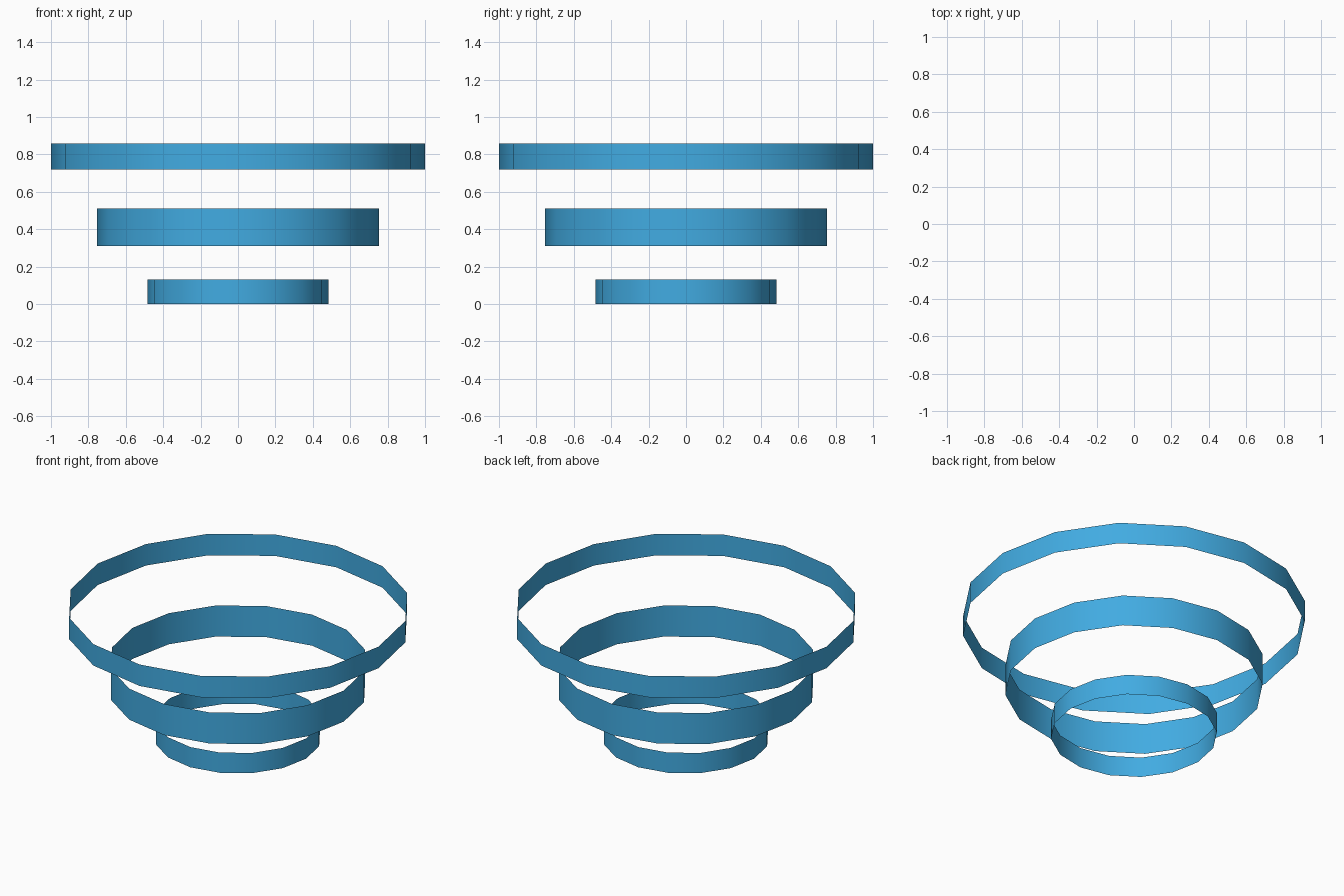
import bpy, bmesh, math

if "Cube" in bpy.data.objects:
    bpy.data.objects.remove(bpy.data.objects["Cube"])

blue = bpy.data.materials.new("sky_blue")
blue.diffuse_color = (0.054, 0.41, 0.76, 1)
blue.use_nodes = True
blue.node_tree.nodes["Principled BSDF"].inputs["Base Color"].default_value = blue.diffuse_color

SIDES = 16


def band(name, radius, z0, z1):
    """Open, paper-thin ring wall with corners on the axes."""
    bm = bmesh.new()
    loops = []
    for z in (z0, z1):
        loops.append([bm.verts.new((radius * math.cos(math.tau * i / SIDES),
                                    radius * math.sin(math.tau * i / SIDES), z))
                      for i in range(SIDES)])
    low, high = loops
    for i in range(SIDES):
        j = (i + 1) % SIDES
        face = bm.faces.new((low[i], low[j], high[j], high[i]))
        face.smooth = True
    mesh = bpy.data.meshes.new(name)
    bm.to_mesh(mesh)
    bm.free()
    mesh.materials.append(blue)
    obj = bpy.data.objects.new(name, mesh)
    bpy.context.collection.objects.link(obj)
    return obj


# Three stacked bands, widening upwards
band("lower_band", 0.485, 0.0, 0.13)
band("middle_band", 0.753, 0.31, 0.51)
band("upper_band", 1.0, 0.72, 0.858)
